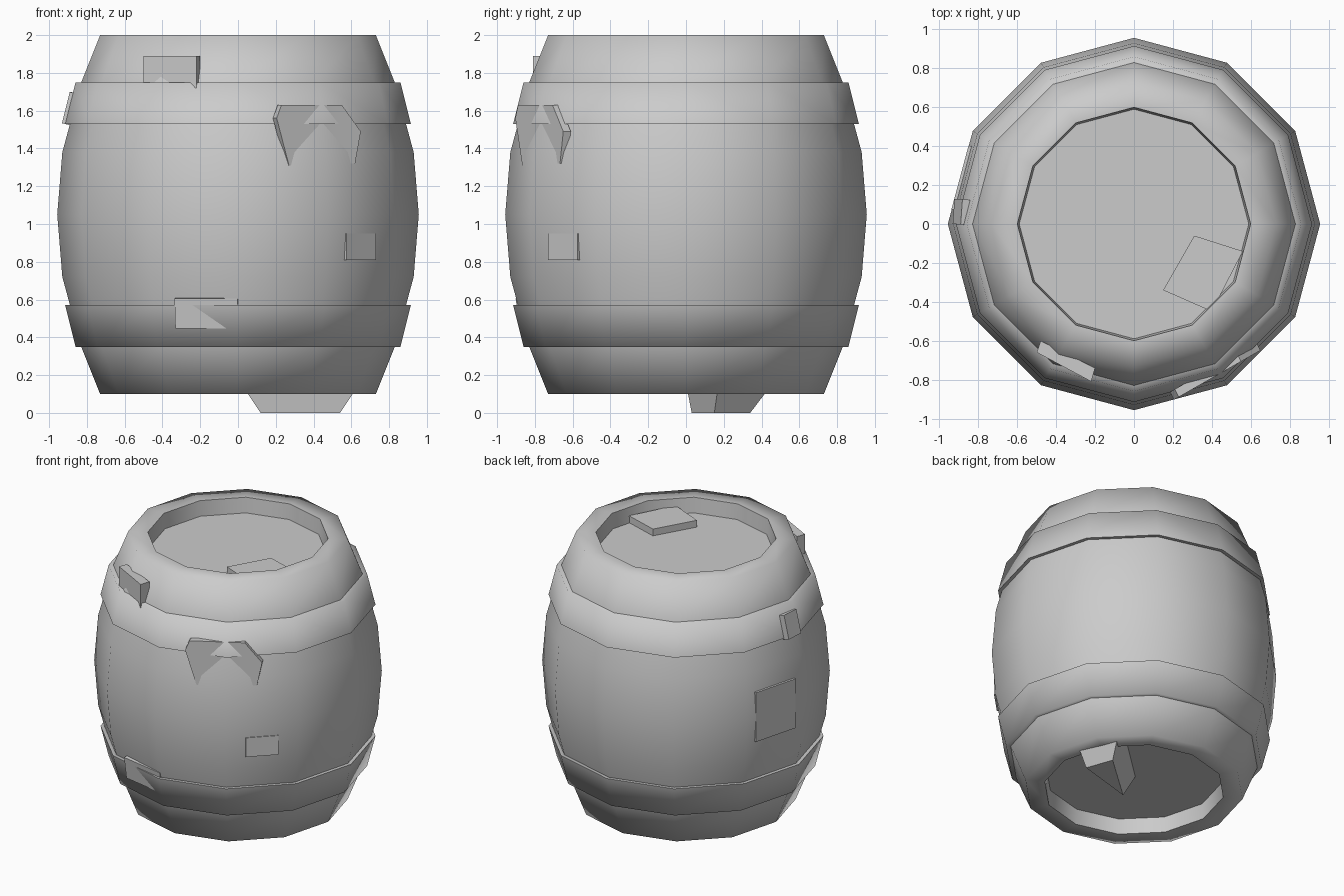
import bpy, bmesh, math
from mathutils import Vector, Matrix

if "Cube" in bpy.data.objects:
    bpy.data.objects.remove(bpy.data.objects["Cube"])

SIDES = 12


def finish(bm, name, angle=None):
    bmesh.ops.recalc_face_normals(bm, faces=bm.faces)
    me = bpy.data.meshes.new(name)
    bm.to_mesh(me)
    bm.free()
    ob = bpy.data.objects.new(name, me)
    bpy.context.collection.objects.link(ob)
    if angle:
        bpy.ops.object.select_all(action='DESELECT')
        ob.select_set(True)
        bpy.context.view_layer.objects.active = ob
        bpy.ops.object.shade_smooth_by_angle(angle=math.radians(angle))
    return ob


def lathe(name, profile, closed=False, angle=80):
    """Revolve (radius, z) points into a twelve-sided shape."""
    bm = bmesh.new()
    rings = []
    for r, z in profile:
        rings.append([bm.verts.new((r * math.cos(math.tau * i / SIDES),
                                    r * math.sin(math.tau * i / SIDES), z))
                      for i in range(SIDES)])
    pairs = list(zip(rings, rings[1:]))
    if closed:
        pairs.append((rings[-1], rings[0]))
    for a, b in pairs:
        for i in range(SIDES):
            j = (i + 1) % SIDES
            bm.faces.new((a[i], a[j], b[j], b[i]))
    if not closed:
        bm.faces.new(rings[0])
        bm.faces.new(rings[-1])
    return finish(bm, name, angle)


def loft(name, a, b):
    """Solid between two matching polygons."""
    bm = bmesh.new()
    va = [bm.verts.new(p) for p in a]
    vb = [bm.verts.new(p) for p in b]
    bm.faces.new(va)
    bm.faces.new(vb)
    n = len(va)
    for i in range(n):
        j = (i + 1) % n
        bm.faces.new((va[i], va[j], vb[j], vb[i]))
    return finish(bm, name)


def slab(name, deg, radius, z, width, height, thick=0.05, lean=0):
    """Small plank lying against the barrel wall at a given angle."""
    bm = bmesh.new()
    m = (Matrix.Rotation(math.radians(deg), 4, 'Z')
         @ Matrix.Translation((radius - thick / 2, 0, z))
         @ Matrix.Rotation(math.radians(lean), 4, 'Y')
         @ Matrix.Diagonal((thick, width, height, 1)))
    bmesh.ops.create_cube(bm, size=1, matrix=m)
    return finish(bm, name)


# Barrel body with recessed lids at both ends
half = [(0.59, 1.89), (0.60, 2.0), (0.73, 2.0), (0.83, 1.75), (0.93, 1.38)]
lower = [(r, 2.1 - z) for r, z in half]
lathe("barrel_body", lower + [(0.957, 1.05)] + half[::-1])

# Hoops, mirrored about the middle of the barrel
hoop = [(0.80, 1.75), (0.86, 1.75), (0.915, 1.53), (0.87, 1.53)]
lathe("upper_hoop", hoop, True, 100)
lathe("lower_hoop", [(r, 2.1 - z) for r, z in hoop], True, 100)

# Loose chip on the top lid
chip = [(0.15, -0.34), (0.31, -0.06), (0.56, -0.14), (0.40, -0.45)]
loft("lid_chip", [(x, y, 1.87) for x, y in chip],
     [(x, y, 1.94) for x, y in chip])

# Wedge below the bottom lid
loft("bottom_wedge",
     [(0.12, 0.03, 0), (0.54, 0.15, 0), (0.47, 0.34, 0)],
     [(-0.02, -0.01, 0.21), (0.68, 0.18, 0.21), (0.53, 0.50, 0.21)])

# Block above the upper hoop
block = [(-0.50, -0.66), (-0.22, -0.81), (-0.20, -0.74), (-0.48, -0.60)]
loft("wall_block", [(x, y, 1.72) for x, y in block],
     [(x, y, 1.89) for x, y in block])

# Flat repair plate, pierced by the barrel edge
outline = [(0.23, 1.63), (0.55, 1.63), (0.65, 1.49),
           (0.62, 1.32), (0.27, 1.31), (0.205, 1.56)]
front = [Vector((x, -0.895 + (x - 0.22) * 0.57, z)) for x, z in outline]
loft("repair_plate", front, [p + Vector((-0.02, 0.04, 0)) for p in front])

# Small planks almost flush with the wall
slab("lower_hoop_plank", 259, 0.875, 0.53, 0.34, 0.16, 0.05, 8)
slab("left_hoop_plank", 176, 0.91, 1.61, 0.13, 0.17, 0.05, -14)
slab("back_plank", 165, 0.926, 1.05, 0.34, 0.36)
slab("right_plank", 315, 0.922, 0.88, 0.22, 0.14)
slab("lower_left_plank", 225, 0.855, 0.46, 0.20, 0.20, 0.05, 14)
